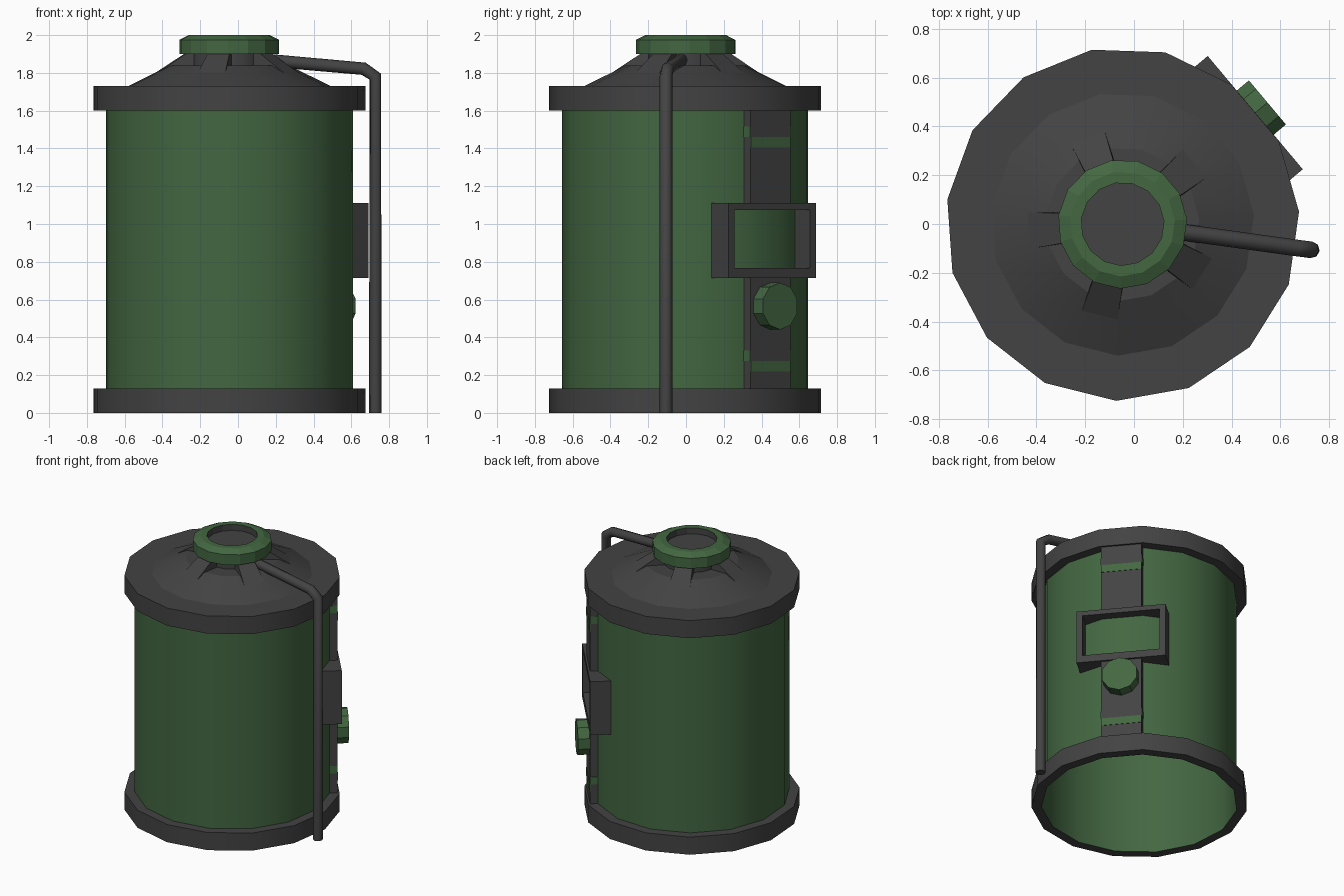
import bpy, bmesh, math
from mathutils import Matrix, Vector

if "Cube" in bpy.data.objects:
    bpy.data.objects.remove(bpy.data.objects["Cube"])

CX, SIDES, PHASE = -0.047, 15, math.radians(4)


def material(name, rgb):
    m = bpy.data.materials.new(name)
    m.diffuse_color = (*rgb, 1)
    m.use_nodes = True
    m.node_tree.nodes["Principled BSDF"].inputs["Base Color"].default_value = m.diffuse_color
    return m


GREEN = material("dark_green", (0.056, 0.135, 0.053))
GREY = material("charcoal_grey", (0.056, 0.056, 0.056))


def finish(name, bm, mats, matrix=None, smooth=False):
    if matrix is not None:
        bmesh.ops.transform(bm, matrix=matrix, verts=bm.verts)
    me = bpy.data.meshes.new(name)
    bm.to_mesh(me)
    bm.free()
    for m in mats:
        me.materials.append(m)
    ob = bpy.data.objects.new(name, me)
    bpy.context.collection.objects.link(ob)
    if smooth:
        bpy.ops.object.select_all(action='DESELECT')
        ob.select_set(True)
        bpy.context.view_layer.objects.active = ob
        bpy.ops.object.shade_smooth_by_angle(angle=math.radians(26))
    return ob


def loft(loops, closed=False, cap_end=False, mat_rule=None):
    """Join a list of vertex loops (counter-clockwise) with quads."""
    bm = bmesh.new()
    rows = [[bm.verts.new(p) for p in lp] for lp in loops]
    n = len(rows[0])
    for i in range(len(rows) if closed else len(rows) - 1):
        a, b = rows[i], rows[(i + 1) % len(rows)]
        for j in range(n):
            k = (j + 1) % n
            f = bm.faces.new((a[j], a[k], b[k], b[j]))
            f.material_index = mat_rule(i) if mat_rule else 0
    if cap_end:
        f = bm.faces.new(rows[-1])
        f.material_index = mat_rule(len(rows)) if mat_rule else 0
    return bm


def circle(r, z, n=SIDES):
    return [(r * math.cos(PHASE + math.tau * j / n),
             r * math.sin(PHASE + math.tau * j / n), z) for j in range(n)]


def lathe(name, profile, mats, smooth=True, **kw):
    bm = loft([circle(r, z) for r, z in profile], **kw)
    return finish(name, bm, mats, Matrix.Translation((CX, 0, 0)), smooth)


# Local frame of the control side: x outward, y along the tank wall
SIDE = Matrix.Translation((CX, 0, 0)) @ Matrix.Rotation(math.radians(40), 4, 'Z')


def box(name, lo, hi, mat):
    bm = bmesh.new()
    bmesh.ops.create_cube(bm, size=1)
    lo, hi = Vector(lo), Vector(hi)
    bmesh.ops.scale(bm, vec=hi - lo, verts=bm.verts)
    bmesh.ops.translate(bm, vec=(lo + hi) / 2, verts=bm.verts)
    return finish(name, bm, [mat], SIDE)


# Tank wall, open at the bottom
lathe("tank_body", [(0.657, 0), (0.657, 1.66)], [GREEN])

# Base ring
lathe("base_ring", [(0.657, 0), (0.725, 0), (0.725, 0.13), (0.657, 0.13)], [GREY])

# Upper ring with conical lid and neck
lathe("lid", [(0.657, 1.6), (0.725, 1.6), (0.725, 1.73), (0.54, 1.73),
              (0.315, 1.84), (0.2, 1.84), (0.2, 1.91)], [GREY])

# Filler cap with recessed grey disc
lathe("filler_cap", [(0.19, 1.9), (0.265, 1.9), (0.265, 1.975), (0.215, 2.0),
                     (0.17, 2.0), (0.17, 1.955)], [GREEN, GREY], smooth=False,
      cap_end=True, mat_rule=lambda i: 1 if i >= 4 else 0)

# Wedge fins around the neck
for k in range(5):
    bm = bmesh.new()
    prof = [(0.395, 1.795, 0.076), (0.235, 1.9, 0.06), (0.19, 1.9, 0.06), (0.19, 1.795, 0.06)]
    left = [bm.verts.new((r, -w, z)) for r, z, w in prof]
    right = [bm.verts.new((r, w, z)) for r, z, w in prof]
    bm.faces.new(left)
    bm.faces.new(right[::-1])
    for j in range(4):
        m = (j + 1) % 4
        bm.faces.new((left[j], right[j], right[m], left[m]))
    bmesh.ops.recalc_face_normals(bm, faces=bm.faces)
    finish(f"lid_fin_{k + 1}", bm, [GREY], Matrix.Translation((CX, 0, 0))
           @ Matrix.Rotation(math.radians(40 + 72 * k), 4, 'Z'))

# Vertical strip, in two lengths either side of the gauge frame
W, OUT = 0.137, 0.696
box("strip_lower", (0.635, -W, 0.13), (OUT, W, 0.72), GREY)
box("strip_upper", (0.635, -W, 1.11), (OUT, W, 1.6), GREY)

# Green bands painted on the strip face and its flanks
for name, z in (("lower", 0.22), ("upper", 1.405)):
    box(f"band_{name}", (OUT - 0.002, -W, z), (OUT + 0.003, W, z + 0.055), GREEN)
    for s in (-1, 1):
        y = s * W
        box(f"band_{name}_flank_{'a' if s < 0 else 'b'}",
            (0.64, y - 0.003, z + 0.055), (OUT, y + 0.003, z + 0.11), GREEN)


# Gauge frame, open onto the tank wall
def rect(x, hw, z0, z1):
    return [(x, -hw, z0), (x, hw, z0), (x, hw, z1), (x, -hw, z1)]


finish("gauge_frame", loft([rect(0.57, 0.303, 0.715, 1.11), rect(0.71, 0.303, 0.715, 1.11),
                            rect(0.71, 0.262, 0.768, 1.075), rect(0.57, 0.262, 0.768, 1.075)],
                           closed=True), [GREY], SIDE)

# Round knob below the frame
bm = bmesh.new()
bmesh.ops.create_cone(bm, cap_ends=True, segments=10, radius1=0.124, radius2=0.124, depth=0.09)
finish("knob", bm, [GREEN], SIDE @ Matrix.Translation((0.73, 0, 0.565))
       @ Matrix.Rotation(math.pi / 2, 4, 'Y') @ Matrix.Rotation(math.pi / 10, 4, 'Z'))

# Bent pipe from the neck down to the ground
cu = bpy.data.curves.new("pipe", 'CURVE')
cu.dimensions = '3D'
cu.bevel_depth, cu.bevel_resolution, cu.use_fill_caps = 0.034, 2, True
path = [(0.1, -0.02, 1.872), (0.665, -0.098, 1.822), (0.727, -0.106, 1.78), (0.727, -0.106, 0)]
sp = cu.splines.new('POLY')
sp.points.add(len(path) - 1)
for p, co in zip(sp.points, path):
    p.co = (*co, 1)
sp.use_smooth = True
cu.materials.append(GREY)
bpy.context.collection.objects.link(bpy.data.objects.new("pipe", cu))
